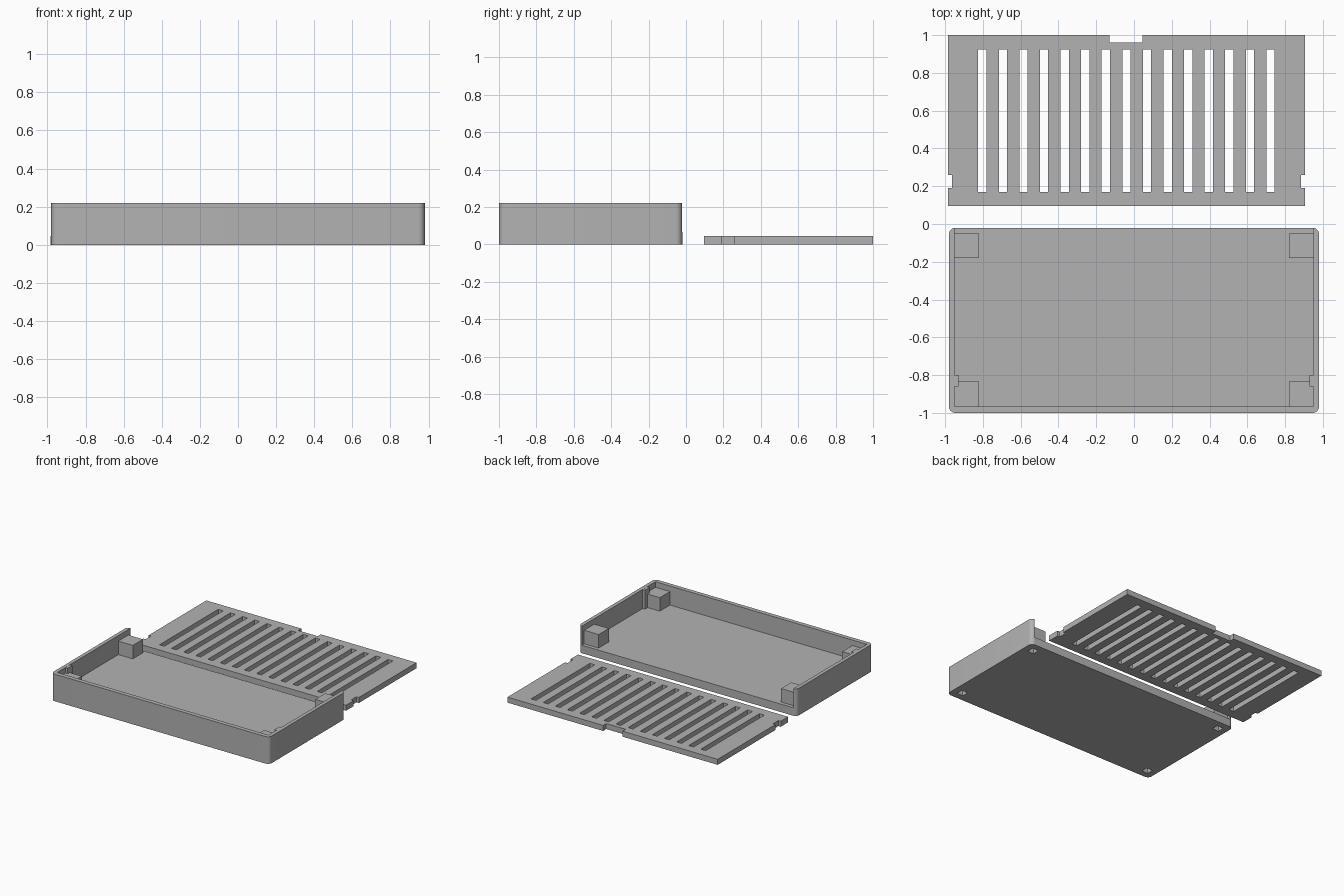
import bpy, bmesh, math

if "Cube" in bpy.data.objects:
    bpy.data.objects.remove(bpy.data.objects["Cube"])

# One plain plastic for everything
grey = bpy.data.materials.new("grey plastic")
grey.diffuse_color = (0.45, 0.45, 0.45, 1)
grey.use_nodes = True
grey.node_tree.nodes["Principled BSDF"].inputs["Base Color"].default_value = grey.diffuse_color


def make(name, bm):
    bmesh.ops.recalc_face_normals(bm, faces=bm.faces)
    me = bpy.data.meshes.new(name)
    bm.to_mesh(me)
    bm.free()
    me.materials.append(grey)
    ob = bpy.data.objects.new(name, me)
    bpy.context.collection.objects.link(ob)
    return ob


def boxes(name, spans):
    """One object made of boxes given as (x0, x1, y0, y1, z0, z1)."""
    bm = bmesh.new()
    for x0, x1, y0, y1, z0, z1 in spans:
        for v in bmesh.ops.create_cube(bm, size=1)["verts"]:
            v.co = (x0 if v.co.x < 0 else x1,
                    y0 if v.co.y < 0 else y1,
                    z0 if v.co.z < 0 else z1)
    return make(name, bm)


def prism(name, pts, height):
    bm = bmesh.new()
    face = bm.faces.new([bm.verts.new((x, y, 0)) for x, y in pts])
    top = bmesh.ops.extrude_face_region(bm, geom=[face])["geom"]
    for v in top:
        if isinstance(v, bmesh.types.BMVert):
            v.co.z = height
    return make(name, bm)


def combine(ob, other, operation):
    """Apply a boolean and drop the helper."""
    mod = ob.modifiers.new("cut", "BOOLEAN")
    mod.object, mod.operation, mod.solver = other, operation, "EXACT"
    bpy.context.view_layer.objects.active = ob
    bpy.ops.object.modifier_apply(modifier=mod.name)
    bpy.data.objects.remove(other)


FLOOR, WALL_TOP, POST_TOP = 0.065, 0.22, 0.175

# Tray: rounded block hollowed out, open at the back
R = 0.035
corners = [(0.98, -0.02, 0), (-0.98, -0.02, 90), (-0.98, -1, 180), (0.98, -1, 270)]
outline = []
for x, y, start in corners:
    cx = x - math.copysign(R, x)
    cy = y - R if y > -0.5 else y + R
    for i in range(9):
        a = math.radians(start + i * 90 / 8)
        outline.append((cx + R * math.cos(a), cy + R * math.sin(a)))
tray = prism("tray", outline, WALL_TOP)
combine(tray, boxes("cavity", [(-0.95, 0.95, -0.965, 0.1, FLOOR, 0.4)]), "DIFFERENCE")

# Corner posts that carry the lid, sunk slightly into walls and floor
posts = []
for s in (-1, 1):
    x0, x1 = sorted((s * 0.82, s * 0.96))
    posts += [(x0, x1, -0.975, -0.835, 0.04, POST_TOP),
              (x0, x1, -0.18, -0.05, 0.04, POST_TOP)]
combine(tray, boxes("posts", posts), "UNION")

# Square pockets under the corners
h = 0.028
pockets = [(x - h, x + h, y - h, y + h, -0.1, 0.12)
           for x in (-0.9, 0.9) for y in (-0.92, -0.1)]
combine(tray, boxes("pockets", pockets), "DIFFERENCE")

# Locking ridges on the side walls
for s, side in ((-1, "left"), (1, "right")):
    x0, x1 = sorted((s * 0.93, s * 0.955))
    boxes("ridge_" + side, [(x0, x1, -0.86, -0.80, FLOOR - 0.01, WALL_TOP - 0.001)])

# Lid: plate with side notches and a finger notch, then vent slots
L, Rt, F, B, N = -0.985, 0.905, 0.095, 1.0, 0.022
lid = prism("vented_lid", [
    (L, F), (Rt, F), (Rt, 0.19), (Rt - N, 0.19), (Rt - N, 0.26), (Rt, 0.26),
    (Rt, B), (0.045, B), (0.045, 0.96), (-0.13, 0.96), (-0.13, B), (L, B),
    (L, 0.26), (L + N, 0.26), (L + N, 0.19), (L, 0.19)], 0.045)
slots = []
for i in range(15):
    x = -0.803 + 0.109 * i
    slots.append((x - 0.022, x + 0.022, 0.17, 0.925, -0.1, 0.1))
combine(lid, boxes("slots", slots), "DIFFERENCE")

# Smooth only the rounded corners
bpy.ops.object.select_all(action="DESELECT")
tray.select_set(True)
bpy.context.view_layer.objects.active = tray
bpy.ops.object.shade_smooth_by_angle(angle=math.radians(30))
